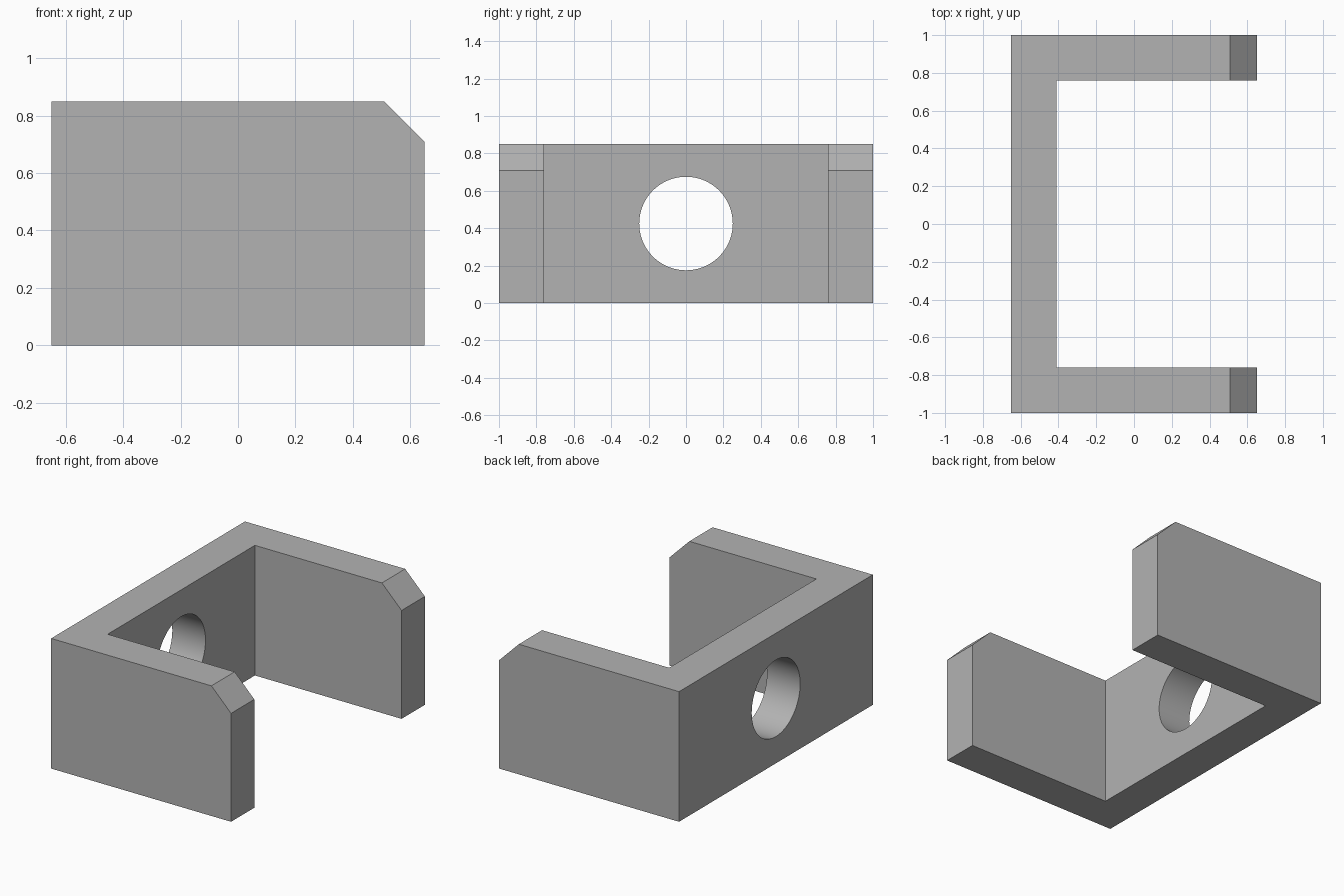
import bpy
import bmesh
import math

cube = bpy.data.objects.get("Cube")
if cube:
    bpy.data.objects.remove(cube, do_unlink=True)

HALF_X, HALF_Y, HEIGHT = 0.65, 1.0, 0.85
WALL, CHAMFER = 0.24, 0.142
HOLE_RADIUS, HOLE_Z = 0.25, HEIGHT / 2

grey = bpy.data.materials.new("plain_grey")
grey.use_nodes = True
colour = (0.45, 0.45, 0.45, 1)
grey.diffuse_color = colour
grey.node_tree.nodes["Principled BSDF"].inputs["Base Color"].default_value = colour

# U-shaped bracket: half outline mirrored across y, then extruded upward
inner_x, inner_y = -HALF_X + WALL, HALF_Y - WALL
half = [(-HALF_X, HALF_Y), (HALF_X, HALF_Y), (HALF_X, inner_y), (inner_x, inner_y)]
outline = half + [(x, -y) for x, y in reversed(half)]

bm = bmesh.new()
base = bm.faces.new([bm.verts.new((x, y, 0)) for x, y in outline])
walls = bmesh.ops.extrude_face_region(bm, geom=[base], use_keep_orig=True)
top_verts = [v for v in walls["geom"] if isinstance(v, bmesh.types.BMVert)]
bmesh.ops.translate(bm, vec=(0, 0, HEIGHT), verts=top_verts)
bmesh.ops.recalc_face_normals(bm, faces=bm.faces)

# Chamfer the upper tip of both arms
tips = [e for e in bm.edges
        if all(v.co.x > HALF_X - 0.01 and v.co.z > HEIGHT - 0.01 for v in e.verts)]
bmesh.ops.bevel(bm, geom=tips, offset=CHAMFER, offset_type='OFFSET',
                segments=1, affect='EDGES')
bmesh.ops.recalc_face_normals(bm, faces=bm.faces)

mesh = bpy.data.meshes.new("bracket")
bm.to_mesh(mesh)
bm.free()
mesh.materials.append(grey)
bracket = bpy.data.objects.new("bracket", mesh)
bpy.context.collection.objects.link(bracket)

# Round hole through the back wall
bpy.ops.mesh.primitive_cylinder_add(
    vertices=96, radius=HOLE_RADIUS, depth=WALL * 2,
    location=(-HALF_X + WALL / 2, 0, HOLE_Z), rotation=(0, math.pi / 2, 0))
cutter = bpy.context.object
cutter.name = "hole_cutter"
cutter.hide_render = True
cutter.data.materials.append(grey)

cut = bracket.modifiers.new("hole", 'BOOLEAN')
cut.operation = 'DIFFERENCE'
cut.solver = 'EXACT'
cut.object = cutter

bpy.ops.object.select_all(action='DESELECT')
bracket.select_set(True)
bpy.context.view_layer.objects.active = bracket
bpy.ops.object.modifier_apply(modifier=cut.name)
bpy.data.objects.remove(cutter, do_unlink=True)
bpy.ops.object.shade_smooth_by_angle(angle=math.radians(30))
